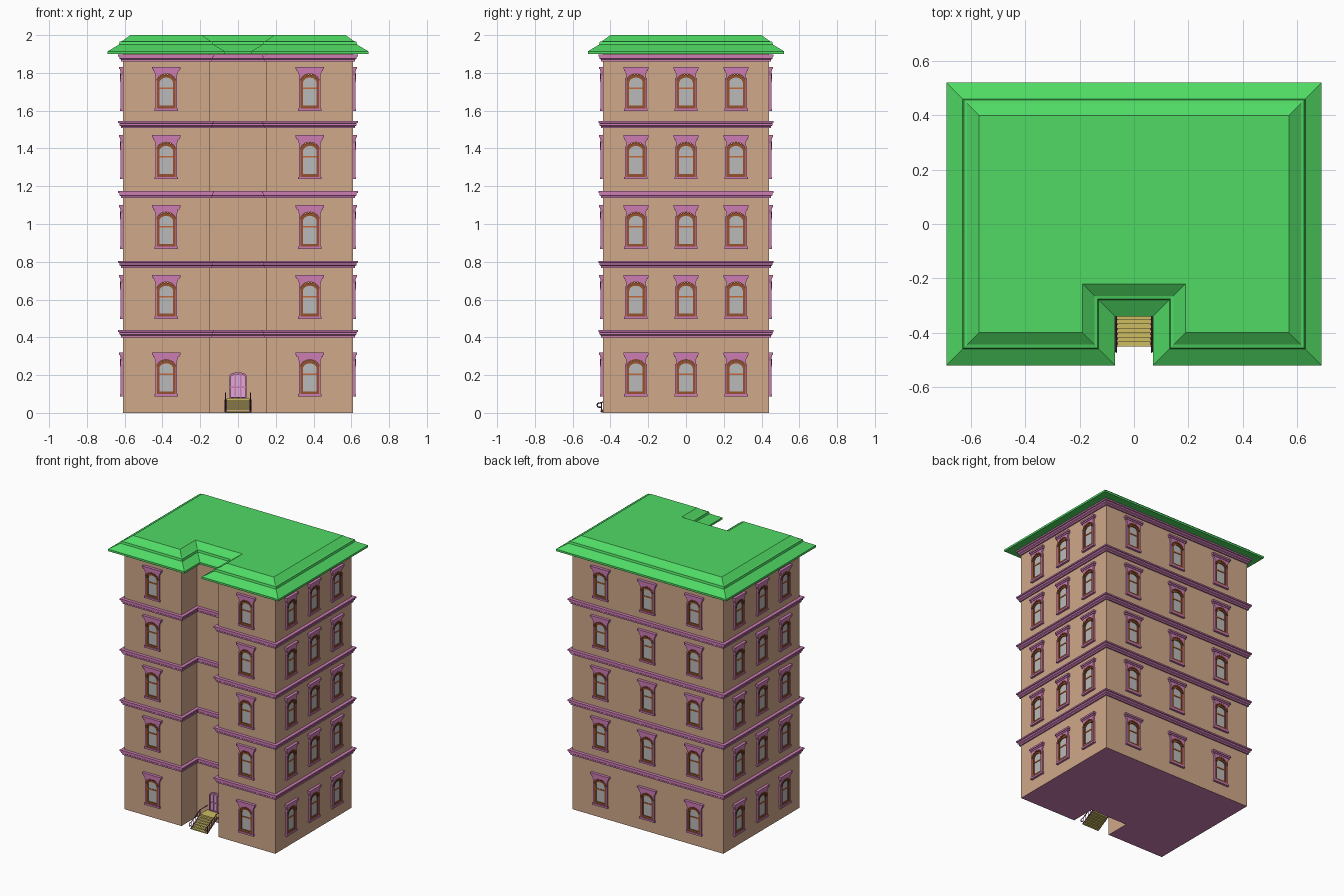
import bpy, bmesh, math
from mathutils import Vector

scene = bpy.context.scene
old = bpy.data.objects.get("Cube")
if old:
    bpy.data.objects.remove(old, do_unlink=True)


def material(name, r, g, b):
    lin = [((c / 255 + 0.055) / 1.055) ** 2.4 for c in (r, g, b)]
    m = bpy.data.materials.new(name)
    m.use_nodes = True
    m.diffuse_color = (*lin, 1)
    bsdf = m.node_tree.nodes["Principled BSDF"]
    bsdf.inputs["Base Color"].default_value = (*lin, 1)
    bsdf.inputs["Roughness"].default_value = 0.8
    return m


TAN = material("tan wall", 208, 168, 138)
GREEN = material("green roof", 80, 218, 100)
PINK = material("pink trim", 205, 125, 180)
BROWN = material("brown frame", 150, 82, 45)
ORANGE = material("orange rail", 195, 105, 55)
GREY = material("grey glass", 186, 186, 186)
YELLOW = material("yellow step", 205, 188, 98)
PLUM = material("plum railing", 115, 60, 100)
LILAC = material("lilac door", 224, 170, 215)


def finish(name, bm, *mats):
    bmesh.ops.recalc_face_normals(bm, faces=bm.faces[:])
    mesh = bpy.data.meshes.new(name)
    bm.to_mesh(mesh)
    bm.free()
    for m in mats:
        mesh.materials.append(m)
    return mesh


def place(name, mesh, loc=(0, 0, 0), turn=0):
    ob = bpy.data.objects.new(name, mesh)
    ob.location = loc
    ob.rotation_euler.z = turn
    scene.collection.objects.link(ob)
    return ob


# Footprint: rectangle with an entrance recess, grown by an offset
HX, HY, NX, NY = 0.61, 0.44, 0.15, -0.26


def footprint(o):
    half = [(NX - o, NY - o), (NX - o, -HY - o), (HX + o, -HY - o), (HX + o, HY + o)]
    return half + [(-x, y) for x, y in reversed(half)]


def loft(name, profile, mats, z=0, bottom=False, top=False):
    bm = bmesh.new()
    rings = [[bm.verts.new((x, y, z + h)) for x, y in footprint(o)] for o, h in profile]
    for a, b in zip(rings, rings[1:]):
        for i in range(len(a)):
            j = (i + 1) % len(a)
            bm.faces.new((a[i], a[j], b[j], b[i]))
    if top:
        bm.faces.new(rings[-1])
    if bottom:
        bm.faces.new(rings[0]).material_index = len(mats) - 1
    return place(name, finish(name, bm, *mats))


# Flat outlines on a facade: x across, z up, depth outwards (-y)
def arch(w, z0, spring, rise, n=12):
    curve = [(w * math.cos(math.pi * i / n), spring + rise * math.sin(math.pi * i / n))
             for i in range(n + 1)]
    return [(-w, z0), (w, z0)] + curve


def rect(x0, x1, z0, z1):
    return [(x0, z0), (x1, z0), (x1, z1), (x0, z1)]


def add_plate(bm, outline, d0, d1):
    back, front = [[bm.verts.new((x, -d, z)) for x, z in outline] for d in (d0, d1)]
    bm.faces.new(back)
    bm.faces.new(front)
    for i in range(len(back)):
        j = (i + 1) % len(back)
        bm.faces.new((back[i], back[j], front[j], front[i]))


def plates(name, mat, *items):
    bm = bmesh.new()
    for item in items:
        add_plate(bm, *item)
    return finish(name, bm, mat)


def ring(name, mat, outer, inner, d0, d1):
    bm = bmesh.new()
    loops = [[bm.verts.new((x, -d, z)) for x, z in pts]
             for pts, d in ((outer, d0), (outer, d1), (inner, d1), (inner, d0))]
    for k in range(4):
        a, b = loops[k], loops[(k + 1) % 4]
        for i in range(len(a)):
            j = (i + 1) % len(a)
            bm.faces.new((a[i], a[j], b[j], b[i]))
    return finish(name, bm, mat)


def hood_mesh(w):
    frieze = [(-w * 0.76, 0.185), (-w * 0.88, 0.214), (w * 0.88, 0.214), (w * 0.76, 0.185), (0.058, 0.155)]
    frieze += arch(0.05, 0, 0.155, 0.038)[2:] + [(-0.058, 0.155)]
    return plates("window_hood", PINK, (frieze, -0.002, 0.012),
                  (rect(-w * 0.94, w * 0.94, 0.208, 0.218), -0.002, 0.016),
                  (rect(-w, w, 0.218, 0.23), -0.002, 0.021))


# Walls, floor bands and roof
loft("building_walls", [(0, 0), (0, 1.905)], [TAN, PINK], bottom=True)
BANDS = [0.42, 0.787, 1.157, 1.527, 1.88]
for n, z in enumerate(BANDS):
    loft(f"floor_band_{n + 1}", [(-0.004, -0.02), (0.01, -0.02), (0.01, -0.01), (0.017, -0.005),
                                 (0.017, 0.006), (0.024, 0.008), (0.024, 0.018), (-0.004, 0.018)],
         [PINK], z)
loft("roof", [(-0.004, 1.9), (0.08, 1.9), (0.08, 1.914), (0.02, 1.95), (0.016, 1.965),
              (0.004, 1.968), (-0.04, 2.0)], [GREEN], top=True)

# Window pieces
voussoirs = []
for k in range(9):
    a = math.pi * (k + 0.5) / 9
    c = Vector((0.046 * math.cos(a), 0.152 + 0.038 * math.sin(a)))
    u, v = Vector((math.cos(a), math.sin(a))) * 0.006, Vector((-math.sin(a), math.cos(a))) * 0.005
    voussoirs.append(([tuple(p) for p in (c - u - v, c + u - v, c + u + v, c - u + v)], 0, 0.016))

trim = [(rect(s - 0.004, s + 0.004, 0, 0.17), -0.002, 0.012) for s in (-0.054, 0.054)]
trim.append((rect(-0.062, 0.062, -0.003, 0.01), -0.002, 0.016))
PARTS = {
    "window_glass": plates("window_glass", GREY, (arch(0.042, 0.015, 0.145, 0.032), -0.002, 0.003)),
    "window_frame": ring("window_frame", BROWN, arch(0.05, 0.008, 0.15, 0.038),
                         arch(0.036, 0.025, 0.145, 0.028), -0.002, 0.01),
    "window_rail": plates("window_rail", ORANGE, (rect(-0.037, 0.037, 0.112, 0.12), 0, 0.007)),
    "window_trim": plates("window_trim", PINK, *trim),
    "window_voussoirs": plates("window_voussoirs", BROWN, *voussoirs),
}
WIDE, NARROW = hood_mesh(0.075), hood_mesh(0.067)

# Windows on every floor of each facade
FACADES = {
    "front": ([(x, -HY) for x in (-0.38, 0.38)], 0, WIDE),
    "back": ([(x, HY) for x in (-0.38, 0, 0.38)], math.pi, WIDE),
    "left": ([(HX, y) for y in (-0.265, 0, 0.265)], math.pi / 2, NARROW),
    "right": ([(-HX, y) for y in (-0.265, 0, 0.265)], -math.pi / 2, NARROW),
}
for floor, z in enumerate((0.089, 0.5, 0.87, 1.24, 1.602)):
    for side, (spots, turn, hood) in FACADES.items():
        for n, (x, y) in enumerate(spots):
            for part, mesh in {**PARTS, "window_hood": hood}.items():
                place(f"{part}_{side}_{floor + 1}_{n + 1}", mesh, (x, y, z), turn)

# Entrance door
DOOR = (0, NY, 0.078)
place("door_panel", plates("door_panel", LILAC, (arch(0.04, 0, 0.115, 0.016), -0.002, 0.004)), DOOR)
place("door_frame", ring("door_frame", PINK, arch(0.046, 0, 0.115, 0.022),
                         arch(0.036, 0.006, 0.113, 0.012), -0.002, 0.012), DOOR)
bars = [(rect(x - 0.004, x + 0.004, 0, 0.125), 0, 0.009) for x in (-0.015, 0.015)]
bars.append((rect(-0.037, 0.037, 0.055, 0.063), 0, 0.009))
place("door_bars", plates("door_bars", PINK, *bars), DOOR)

# Stairs: open treads rising to a landing
STEPS, RUN, RISE, Y0 = 7, 0.0165, 0.011, -0.45
treads = [(rect(-0.062, 0.062, i * RISE + 0.003, (i + 1) * RISE), -(Y0 + i * RISE * 1.5),
           -(Y0 + i * RISE * 1.5 + RUN + 0.004)) for i in range(STEPS)]
treads.append((rect(-0.062, 0.062, 0.066, 0.077), 0.35, -NY))
place("stair_treads", plates("stair_treads", YELLOW, *treads))


def bar(name, points, radius, mat):
    cu = bpy.data.curves.new(name, "CURVE")
    cu.dimensions = "3D"
    cu.bevel_depth, cu.bevel_resolution = radius, 0
    sp = cu.splines.new("POLY")
    sp.points.add(len(points) - 1)
    for p, q in zip(sp.points, points):
        p.co = (*q, 1)
    cu.use_fill_caps = True
    cu.materials.append(mat)
    place(name, cu)


# Stringers, handrails with curled ends, and balusters
for side, x in (("left", 0.066), ("right", -0.066)):
    bar(f"stair_stringer_{side}", [(x, -0.452, 0.006), (x, -0.345, 0.07), (x, NY, 0.07)], 0.005, PLUM)
    curl = [(x, -0.457 + 0.014 * math.cos(a), 0.041 + 0.012 * math.sin(a))
            for a in (math.radians(t) for t in range(300, 80, -40))]
    bar(f"stair_handrail_{side}", curl + [(x, -0.45, 0.053), (x, -0.345, 0.105), (x, NY, 0.105)],
        0.0035, PLUM)
    for n in range(5):
        y = -0.447 + n * 0.0255
        h = 0.053 + n * 0.0128
        bar(f"stair_baluster_{side}_{n + 1}", [(x, y, h - 0.05), (x, y, h)], 0.0025, PLUM)
